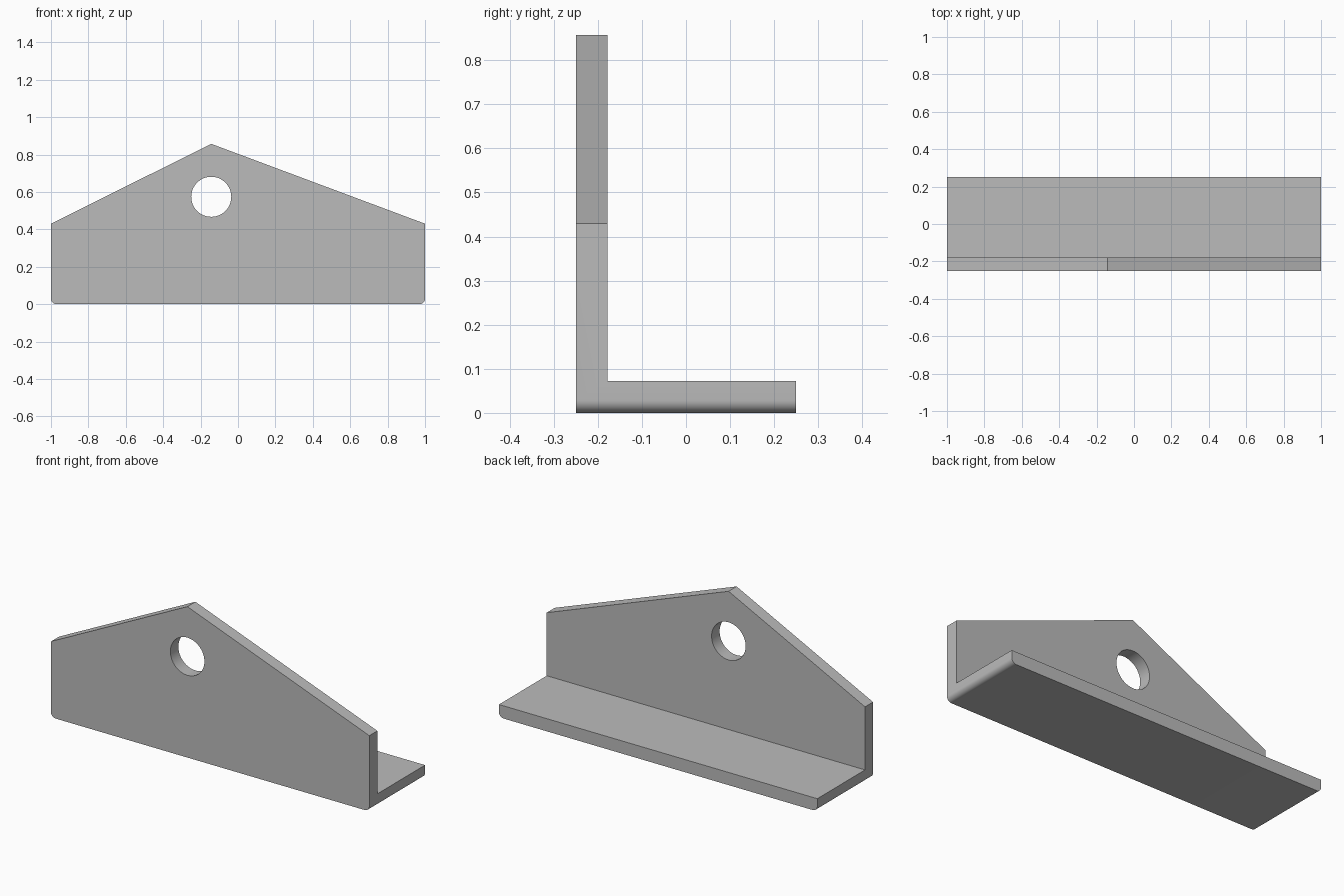
import bpy
import bmesh
from math import sin, cos, pi, radians
from mathutils import Matrix, Vector

if "Cube" in bpy.data.objects:
    bpy.data.objects.remove(bpy.data.objects["Cube"], do_unlink=True)

FRONT, BACK = -0.25, 0.25
THICK = 0.072
SHOULDER, PEAK = 0.43, 0.857
PEAK_X = -0.143
FILLET = 0.029
HOLE_Z, HOLE_R = 0.574, 0.107

grey = bpy.data.materials.new("plain grey")
grey.use_nodes = True
colour = (0.5, 0.5, 0.5, 1)
grey.diffuse_color = colour
grey.node_tree.nodes["Principled BSDF"].inputs["Base Color"].default_value = colour


def to_object(name, bm):
    bmesh.ops.recalc_face_normals(bm, faces=bm.faces)
    mesh = bpy.data.meshes.new(name)
    bm.to_mesh(mesh)
    bm.free()
    mesh.materials.append(grey)
    obj = bpy.data.objects.new(name, mesh)
    bpy.context.collection.objects.link(obj)
    return obj


def arc(x, start, steps=8):
    """Quarter-round lower corner, centred on x."""
    angles = [start + pi / 2 * i / steps for i in range(steps + 1)]
    return [(x + FILLET * cos(a), FILLET + FILLET * sin(a)) for a in angles]


# Gabled outline with rounded lower corners, extruded through the full depth
outline = arc(-1 + FILLET, pi) + arc(1 - FILLET, 1.5 * pi)
outline += [(1, SHOULDER), (PEAK_X, PEAK), (-1, SHOULDER)]
bm = bmesh.new()
face = bm.faces.new([bm.verts.new((x, FRONT, z)) for x, z in outline])
extruded = bmesh.ops.extrude_face_region(bm, geom=[face])["geom"]
moved = [v for v in extruded if isinstance(v, bmesh.types.BMVert)]
bmesh.ops.translate(bm, verts=moved, vec=(0, BACK - FRONT, 0))
bracket = to_object("angle_bracket", bm)

# Cutter for the space above the foot, behind the upright plate
bm = bmesh.new()
size = Vector((3, 1, 2))
corner = Vector((-1.5, FRONT + THICK, THICK))
bmesh.ops.create_cube(bm, size=1, matrix=Matrix.Translation(corner + size / 2)
                      @ Matrix.Diagonal(size).to_4x4())
space = to_object("space_cutter", bm)

# Cutter for the round hole
bm = bmesh.new()
bmesh.ops.create_cone(bm, cap_ends=True, segments=64, radius1=HOLE_R,
                      radius2=HOLE_R, depth=1,
                      matrix=Matrix.Translation((PEAK_X, FRONT, HOLE_Z))
                      @ Matrix.Rotation(pi / 2, 4, "X"))
hole = to_object("hole_cutter", bm)

# Cut the bracket to shape and discard the cutters
bpy.context.view_layer.objects.active = bracket
bracket.select_set(True)
for cutter in (space, hole):
    cut = bracket.modifiers.new(cutter.name, "BOOLEAN")
    cut.operation = "DIFFERENCE"
    cut.solver = "EXACT"
    cut.object = cutter
    bpy.ops.object.modifier_apply(modifier=cut.name)
    bpy.data.objects.remove(cutter, do_unlink=True)

bpy.ops.object.select_all(action="DESELECT")
bracket.select_set(True)
bpy.ops.object.shade_smooth_by_angle(angle=radians(20))
